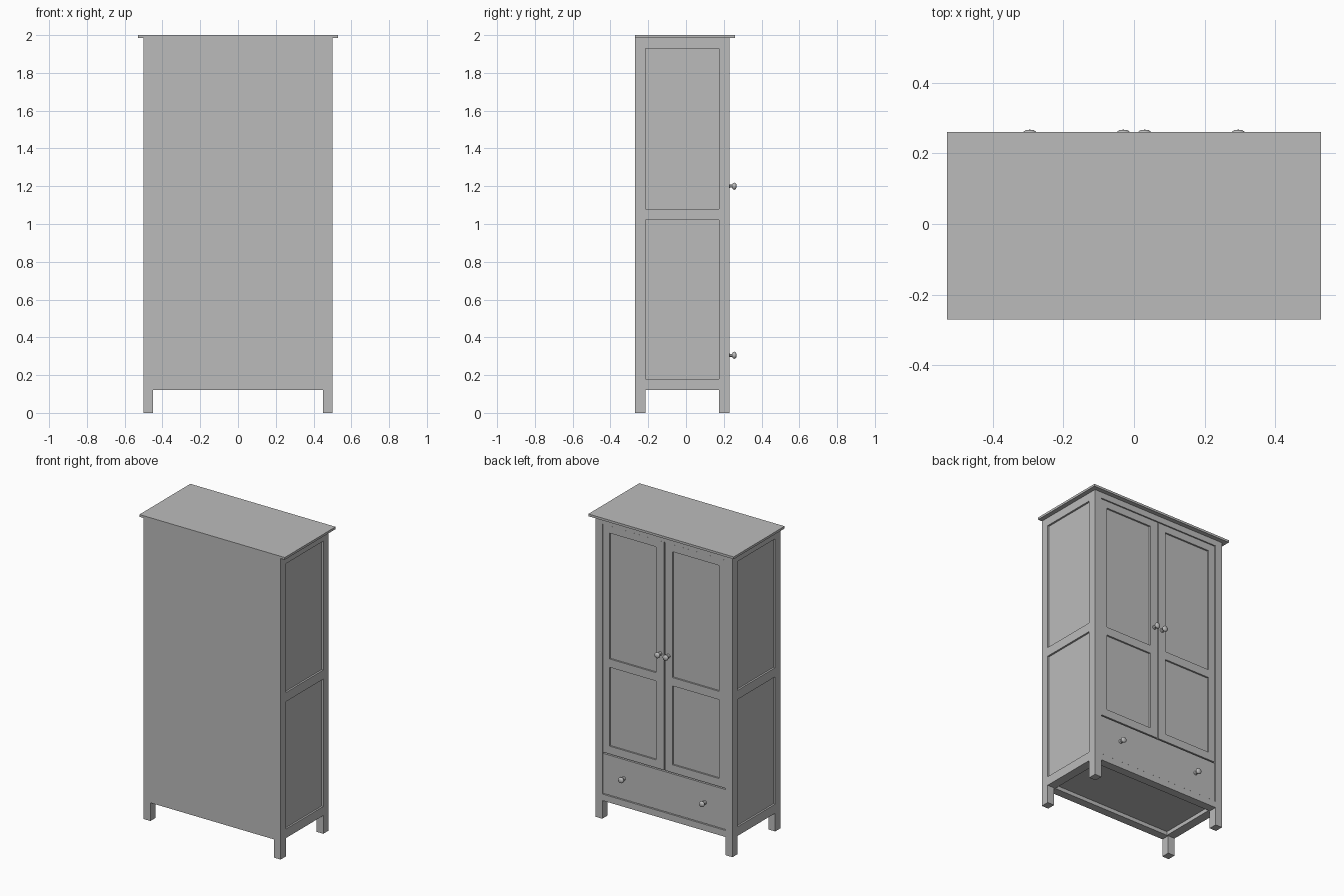
import bpy, bmesh, math
from mathutils import Matrix, Vector

cube = bpy.data.objects.get("Cube")
if cube:
    bpy.data.objects.remove(cube, do_unlink=True)

grey = bpy.data.materials.new("light_grey")
grey.use_nodes = True
colour = (0.5, 0.5, 0.5, 1)
grey.diffuse_color = colour
grey.node_tree.nodes["Principled BSDF"].inputs["Base Color"].default_value = colour


def boxes(name, *ranges):
    """One object from boxes given as (x0, x1, y0, y1, z0, z1)."""
    bm = bmesh.new()
    for x0, x1, y0, y1, z0, z1 in ranges:
        size = Matrix.Diagonal((x1 - x0, y1 - y0, z1 - z0, 1))
        mid = Vector((x0 + x1, y0 + y1, z0 + z1)) / 2
        bmesh.ops.create_cube(bm, size=1, matrix=Matrix.Translation(mid) @ size)
    mesh = bpy.data.meshes.new(name)
    bm.to_mesh(mesh)
    bm.free()
    mesh.materials.append(grey)
    obj = bpy.data.objects.new(name, mesh)
    bpy.context.collection.objects.link(obj)
    return obj


def knob(name, x, z):
    """Turned knob whose axis points out of the door side."""
    profile = [(0, 0), (0.013, 0), (0.013, 0.003), (0.008, 0.008), (0.008, 0.018),
               (0.017, 0.025), (0.019, 0.031), (0.017, 0.037), (0.011, 0.041), (0, 0.042)]
    bm = bmesh.new()
    verts = [bm.verts.new((r, h, 0)) for r, h in profile]
    edges = [bm.edges.new(pair) for pair in zip(verts, verts[1:])]
    bmesh.ops.spin(bm, geom=verts + edges, cent=(0, 0, 0), axis=(0, 1, 0),
                   angle=math.tau, steps=24)
    bmesh.ops.remove_doubles(bm, verts=bm.verts, dist=0.0001)
    bmesh.ops.recalc_face_normals(bm, faces=bm.faces)
    mesh = bpy.data.meshes.new(name)
    bm.to_mesh(mesh)
    bm.free()
    mesh.materials.append(grey)
    obj = bpy.data.objects.new(name, mesh)
    bpy.context.collection.objects.link(obj)
    obj.location = (x, FACE, z)
    bpy.ops.object.select_all(action='DESELECT')
    obj.select_set(True)
    bpy.context.view_layer.objects.active = obj
    bpy.ops.object.shade_smooth_by_angle(angle=math.radians(40))


BACK, FRONT = -0.27, 0.23      # plain back board and door side
INNER_B, INNER_F = -0.215, 0.175
LOW, HIGH = 0.12, 1.985        # carcass bottom and underside of the top
FACE = FRONT - 0.005           # door and drawer surface

# Top board, back board and inner core
boxes("top_board", (-0.53, 0.53, BACK, 0.26, HIGH, 2))
boxes("back_board", (-0.45, 0.45, BACK, INNER_B, LOW, HIGH))
boxes("core", (-0.46, 0.46, -0.22, 0.205, 0.145, HIGH))

# Underside frame around the raised floor
boxes("bottom_frame", (-0.45, 0.45, INNER_F, 0.2, LOW, 0.15),
      *[(min(s * 0.44, s * 0.48), max(s * 0.44, s * 0.48), INNER_B, INNER_F, LOW, 0.15)
        for s in (-1, 1)])

# Rails above the doors and below the drawer
boxes("front_rails", (-0.45, 0.45, 0.19, FRONT, LOW, 0.163),
      (-0.45, 0.45, 0.19, FRONT, 1.945, HIGH))

for side, s in (("left", 1), ("right", -1)):
    def span(a, b):
        return sorted((s * a, s * b))

    # Corner posts running down into legs
    boxes(f"{side}_posts", (*span(0.45, 0.5), BACK, INNER_B, 0, HIGH),
          (*span(0.45, 0.5), INNER_F, FRONT, 0, HIGH))

    # Side rails with two recessed panels
    boxes(f"{side}_side_rails", *[(*span(0.45, 0.5), INNER_B, INNER_F, z0, z1)
                                  for z0, z1 in ((LOW, 0.18), (1.02, 1.08), (1.93, HIGH))])
    boxes(f"{side}_side_panels", (*span(0.45, 0.488), INNER_B, INNER_F, 0.15, 1.95))

    # Door with stiles, rails and recessed panels
    rails = ((0.438, 0.49), (1.01, 1.065), (1.895, 1.942))
    boxes(f"{side}_door_frame",
          (*span(0.003, 0.06), 0.2, FACE, 0.438, 1.942),
          (*span(0.4, 0.447), 0.2, FACE, 0.438, 1.942),
          *[(*span(0.06, 0.4), 0.2, FACE, z0, z1) for z0, z1 in rails])
    boxes(f"{side}_door_panel", (*span(0.05, 0.41), 0.2, FACE - 0.011, 0.46, 1.92))

    knob(f"{side}_door_knob", s * 0.03, 1.2)
    knob(f"{side}_drawer_knob", s * 0.295, 0.305)

# Drawer
boxes("drawer_front", (-0.447, 0.447, 0.19, FACE, 0.167, 0.43))
